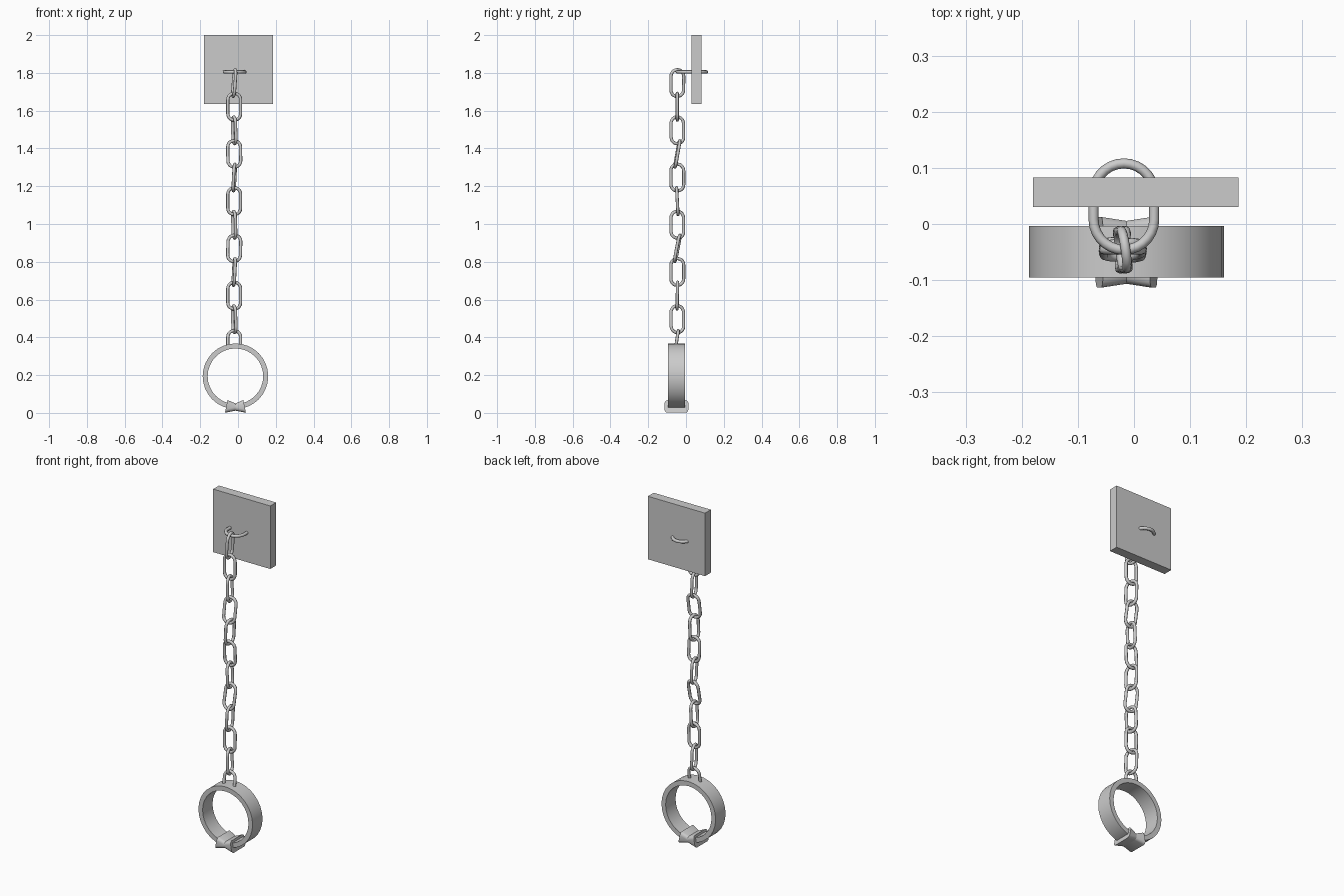
import bpy, bmesh
from math import sin, cos, pi, radians

if "Cube" in bpy.data.objects:
    bpy.data.objects.remove(bpy.data.objects["Cube"])

CX, CY = -0.02, -0.046   # axis of the hanging chain


def add_mesh(name, bm, smooth=None):
    bmesh.ops.recalc_face_normals(bm, faces=bm.faces)
    me = bpy.data.meshes.new(name)
    bm.to_mesh(me)
    bm.free()
    ob = bpy.data.objects.new(name, me)
    bpy.context.collection.objects.link(ob)
    if smooth:
        me.shade_smooth()
        me.set_sharp_from_angle(angle=radians(smooth))
    return ob


def tube(name, pts, r, cyclic, loc, rot):
    """Round bar bent along a path in the local xz plane, stored as mesh."""
    cu = bpy.data.curves.new(name, 'CURVE')
    cu.dimensions = '3D'
    cu.bevel_depth, cu.bevel_resolution, cu.use_fill_caps = r, 2, True
    sp = cu.splines.new('POLY')
    sp.points.add(len(pts) - 1)
    for p, (x, z) in zip(sp.points, pts):
        p.co = (x, 0, z, 1)
    sp.use_cyclic_u = cyclic
    tmp = bpy.data.objects.new(name + "_path", cu)
    bpy.context.collection.objects.link(tmp)
    dg = bpy.context.evaluated_depsgraph_get()
    me = bpy.data.meshes.new_from_object(tmp.evaluated_get(dg))
    bpy.data.objects.remove(tmp)
    me.name = name
    me.shade_smooth()
    ob = bpy.data.objects.new(name, me)
    ob.location, ob.rotation_euler = loc, rot
    bpy.context.collection.objects.link(ob)
    return ob


def stadium(w, h, n=10):
    """Two half circles of radius w joined by straights, half height h."""
    s = h - w
    top = [(w * cos(pi * i / n), s + w * sin(pi * i / n)) for i in range(n + 1)]
    return top + [(-x, -z) for x, z in top]


# wall plate
bm = bmesh.new()
bmesh.ops.create_cube(bm, size=1)
bmesh.ops.scale(bm, vec=(0.366, 0.053, 0.365), verts=bm.verts)
plate = add_mesh("wall_plate", bm)
plate.location = (0.003, 0.0565, 1.8175)

# horizontal eye through the plate
tube("plate_eye", stadium(0.054, 0.077, 14), 0.009, True,
     (-0.018, 0.031, 1.805), (pi / 2, 0, 0))

# chain links, alternating side-on and front-on with a slight natural sway
sway = [4, 0, -2, -10, 3, 3, -2, -11, 3, -1, -2]
yaw = [8, 0, 14, 4, -6, 0, 12, -6, 6, 0, 14]
for i in range(11):
    z = 1.746 - 0.125 * i
    if i % 2 == 0:
        rot = (0, radians(sway[i]), pi / 2 + radians(yaw[i]))
        rot = (radians(sway[i]), 0, rot[2])
    else:
        rot = (radians(sway[i]), 0, radians(yaw[i]))
    tube(f"chain_link_{i + 1}", stadium(0.034, 0.071), 0.0085, True, (CX, CY, z), rot)

# last link, an arch set into the cuff
arch = [(0.034, -0.085)] + stadium(0.034, 0)[:11]
arch = [(0.034, -0.055)] + [(x, z + 0.034) for x, z in arch[1:]] + [(-0.034, -0.055)]
tube("cuff_arch", arch, 0.0085, False, (CX, CY, 0.402), (radians(-9), 0, 0))

# cuff band: rectangular section spun round y
bm = bmesh.new()
N, Y0, Y1, RI, RO = 32, -0.095, -0.004, 0.147, 0.1735
rings = []
for k in range(N):
    a = 2 * pi * k / N
    rings.append([bm.verts.new((r * sin(a) - 0.0135, y, r * cos(a) + 0.194))
                  for r, y in ((RI, Y0), (RO, Y0), (RO, Y1), (RI, Y1))])
for k in range(N):
    p, q = rings[k], rings[(k + 1) % N]
    for j in range(4):
        bm.faces.new((p[j], p[(j + 1) % 4], q[(j + 1) % 4], q[j]))
add_mesh("cuff_band", bm, 30)

# clasp: two flared collars with rounded-rectangle section, meeting at the middle
for side, name in ((-1, "clasp_left"), (1, "clasp_right")):
    bm = bmesh.new()
    loops = []
    # x offset at bottom / top, half depth, bottom and top height
    for xb, xt, hy, zb, zt in ((0.0, 0.0, 0.056, 0.012, 0.050),
                               (0.055, 0.042, 0.063, 0.001, 0.068)):
        loop = []
        for sy, sz, a0 in ((1, 1, 0), (-1, 1, 90), (-1, -1, 180), (1, -1, 270)):
            for k in range(4):
                a, c = radians(a0 + 30 * k), 0.016
                y = sy * (hy - c) + c * cos(a)
                z = (zt - c if sz > 0 else zb + c) + c * sin(a)
                t = (z - zb) / (zt - zb)
                x = -0.0135 + side * (xb + (xt - xb) * t)
                loop.append(bm.verts.new((x, y - 0.0505, z)))
        loops.append(loop)
    n = len(loops[0])
    for k in range(n):
        bm.faces.new((loops[0][k], loops[0][(k + 1) % n],
                      loops[1][(k + 1) % n], loops[1][k]))
    bm.faces.new(loops[0])
    bm.faces.new(loops[1])
    add_mesh(name, bm, 35)
